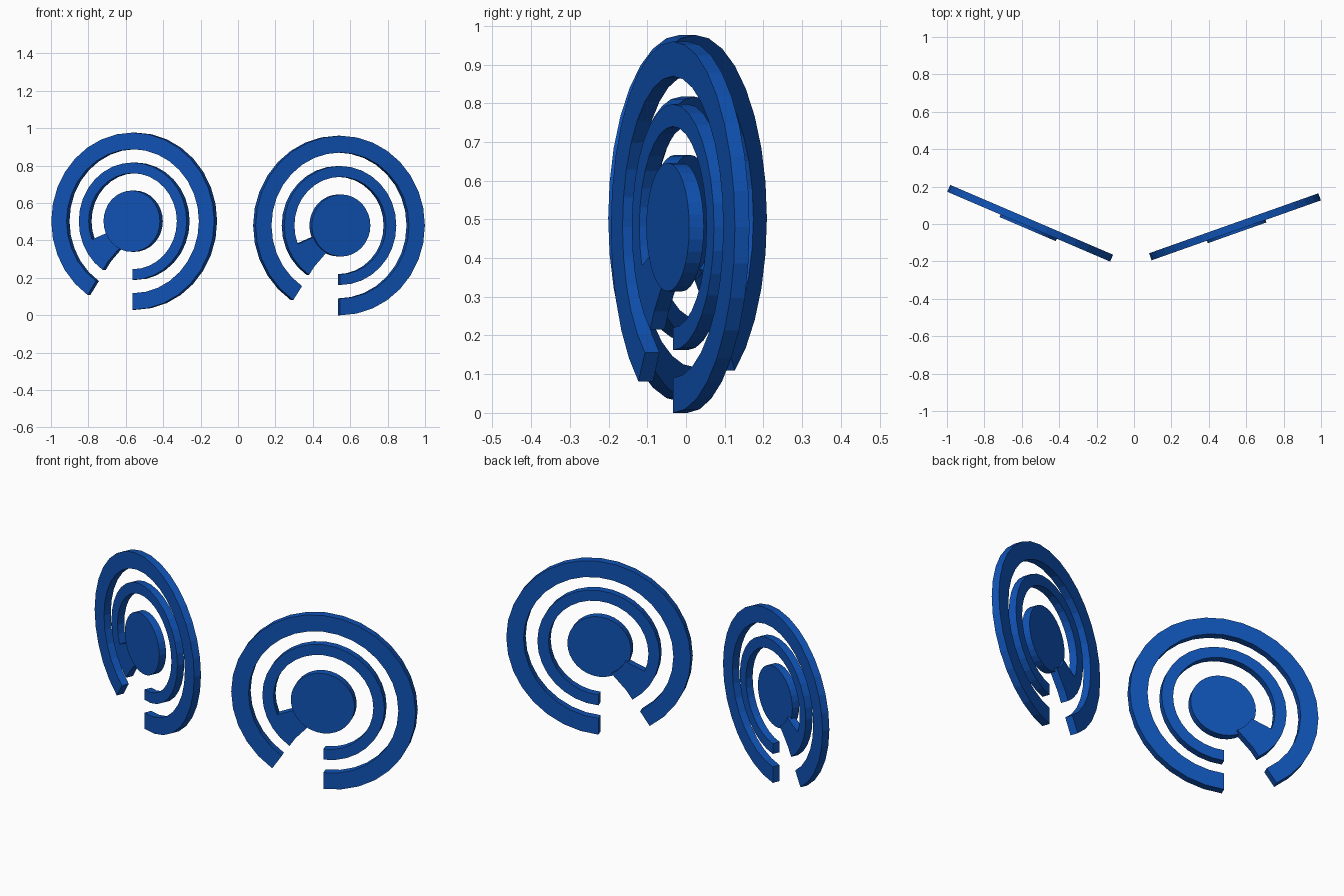
import bpy, bmesh, math
from mathutils import Matrix

if "Cube" in bpy.data.objects:
    bpy.data.objects.remove(bpy.data.objects["Cube"])

blue = bpy.data.materials.new("blue")
blue.diffuse_color = (0.005, 0.085, 0.46, 1)
blue.use_nodes = True
blue.node_tree.nodes["Principled BSDF"].inputs["Base Color"].default_value = blue.diffuse_color
STEP = math.radians(11.25)   # 32-sided circles


def polar(r, a):
    return (r * math.cos(a), r * math.sin(a))


def prism(name, sections, y0, y1, place):
    """Solid strip between paired inner/outer outline points, from y0 to y1."""
    bm = bmesh.new()
    rows = []
    for inner, outer in sections:
        rows.append([bm.verts.new((p[0], y, p[1]))
                     for p, y in ((inner, y0), (outer, y0), (outer, y1), (inner, y1))])
    for a, b in zip(rows, rows[1:]):
        for k in range(4):
            bm.faces.new((a[k], a[(k + 1) % 4], b[(k + 1) % 4], b[k]))
    bm.faces.new(rows[0])
    bm.faces.new(rows[-1])
    finish(name, bm, place)


def finish(name, bm, place):
    bmesh.ops.recalc_face_normals(bm, faces=bm.faces)
    mesh = bpy.data.meshes.new(name)
    bm.to_mesh(mesh)
    bm.free()
    mesh.materials.append(blue)
    obj = bpy.data.objects.new(name, mesh)
    obj.matrix_world = place
    bpy.context.collection.objects.link(obj)


def open_ring(name, r_in, r_out, place):
    # ring with a three-step gap at the lower left
    angles = [math.radians(-90) + i * STEP for i in range(30)]
    prism(name, [(polar(r_in, a), polar(r_out, a)) for a in angles], -0.02, 0.02, place)


def emblem(side, x, y, z, turn, size):
    place = (Matrix.Translation((x, y, z)) @ Matrix.Rotation(math.radians(turn), 4, 'Z')
             @ Matrix.Diagonal((size, 1, size, 1)))
    open_ring(side + "_outer_ring", 0.39, 0.48, place)
    open_ring(side + "_inner_ring", 0.26, 0.318, place)
    # wedge joining the inner ring to the hub
    sections = []
    for i in range(4):
        a = math.radians(202.5) + i * STEP
        sections.append((polar(0.15, a + math.radians(2.3 * i)), polar(0.262, a)))
    prism(side + "_connector", sections, -0.02, 0.02, place)
    # hub disc, set slightly forward
    bm = bmesh.new()
    bmesh.ops.create_cone(bm, cap_ends=True, segments=32, radius1=0.166, radius2=0.166, depth=0.04,
                          matrix=Matrix.Translation((0, -0.014, 0)) @ Matrix.Rotation(math.pi / 2, 4, 'X'))
    finish(side + "_hub", bm, place)


emblem("left", -0.555, 0.004, 0.503, -23.2, 0.987)
emblem("right", 0.54, -0.015, 0.48, 19.5, 1.0)
